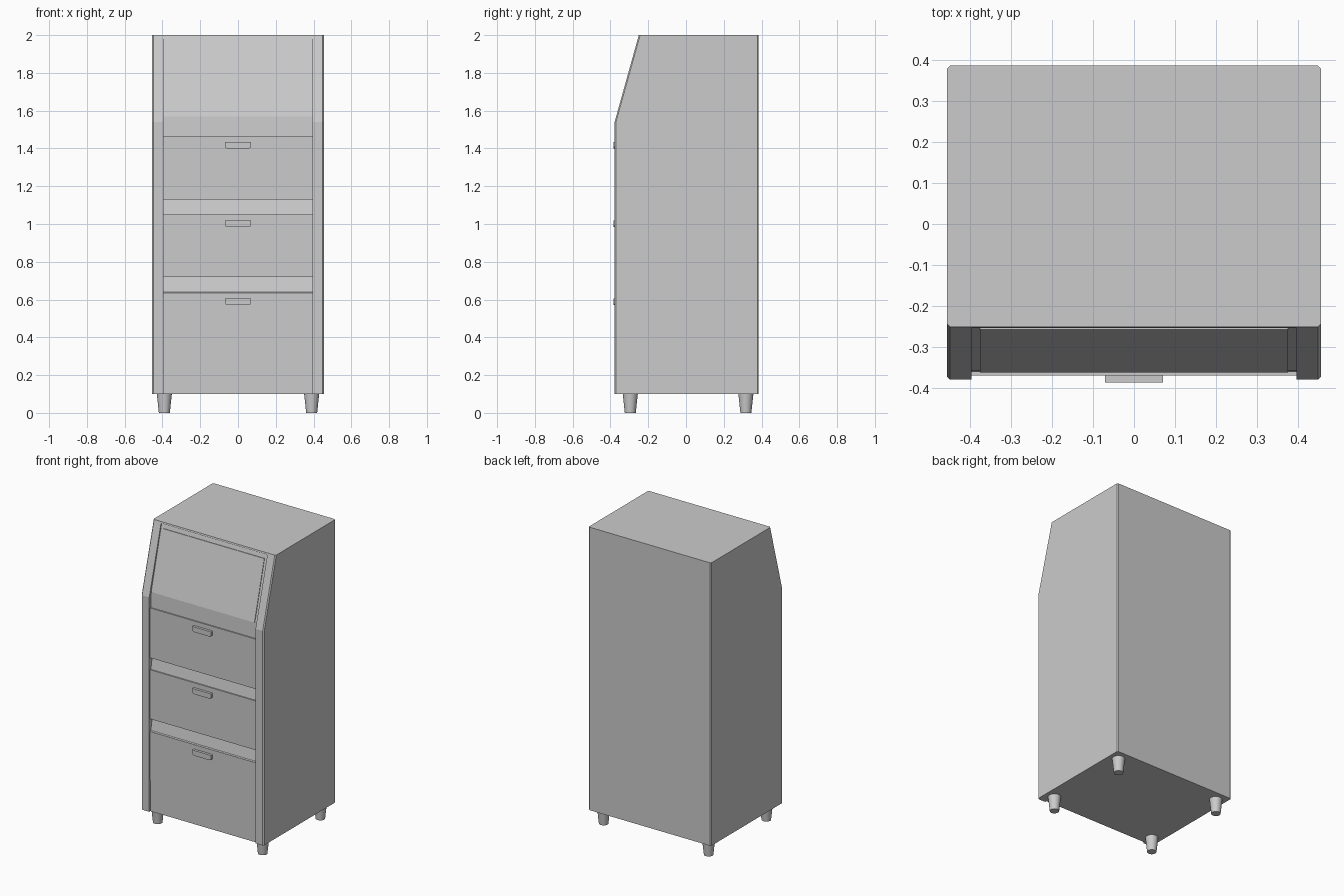
import bpy, bmesh
from mathutils import Vector

if "Cube" in bpy.data.objects:
    bpy.data.objects.remove(bpy.data.objects["Cube"])


def finish(name, bm):
    bmesh.ops.recalc_face_normals(bm, faces=bm.faces[:])
    me = bpy.data.meshes.new(name)
    bm.to_mesh(me)
    bm.free()
    ob = bpy.data.objects.new(name, me)
    bpy.context.collection.objects.link(ob)
    return ob


def prism(points, depth):
    """Extrude a closed 3D outline along a vector."""
    bm = bmesh.new()
    face = bm.faces.new([bm.verts.new(p) for p in points])
    ext = bmesh.ops.extrude_face_region(bm, geom=[face])
    moved = [g for g in ext["geom"] if isinstance(g, bmesh.types.BMVert)]
    bmesh.ops.translate(bm, verts=moved, vec=Vector(depth))
    return bm


def side_prism(profile, half):
    return prism([(-half, y, z) for y, z in profile], (2 * half, 0, 0))


# Cabinet shell with sloped front top and chamfered upright edges
bm = side_prism([(-0.378, 0.1), (0.385, 0.1), (0.385, 2.0),
                 (-0.25, 2.0), (-0.378, 1.54)], 0.455)
upright = [e for e in bm.edges
           if abs(e.verts[0].co.x - e.verts[1].co.x) < 1e-4
           and abs(e.verts[0].co.z - e.verts[1].co.z) > 0.1]
bmesh.ops.bevel(bm, geom=upright, offset=0.007, segments=1, affect='EDGES')
cabinet = finish("cabinet", bm)

# Front recess between the side walls, with sloping rails between drawers
cutter = finish("front_recess_cutter", side_prism(
    [(-0.5, 0.05), (-0.366, 0.05), (-0.366, 0.635), (-0.36, 0.64),
     (-0.346, 0.72), (-0.36, 0.8), (-0.36, 1.05), (-0.346, 1.13),
     (-0.36, 1.2), (-0.36, 1.465), (-0.356, 1.57), (-0.245, 1.99),
     (-0.5, 1.99)], 0.395))
cutter.hide_render = True
cutter.hide_viewport = True
mod = cabinet.modifiers.new("front_recess", 'BOOLEAN')
mod.object = cutter
mod.solver = 'EXACT'

# Raised sloped panel
finish("sloped_panel", side_prism(
    [(-0.361, 1.57), (-0.34, 1.57), (-0.235, 1.96), (-0.257, 1.96)], 0.375))

# Drawer fronts and their pulls
for i, (low, high, pull) in enumerate([(0.305, 0.635, 0.57),
                                       (0.72, 1.05, 0.983),
                                       (1.13, 1.465, 1.4)], 1):
    finish(f"drawer_front_{i}", side_prism(
        [(-0.368, low), (-0.33, low), (-0.33, high), (-0.368, high)], 0.3952))
    half = [(0.07, 0.035), (0.07, 0.012), (0.066, 0.004), (0.058, 0.0)]
    outline = half + [(-x, z) for x, z in reversed(half)]
    finish(f"drawer_pull_{i}", prism(
        [(x, -0.385, pull + z) for x, z in outline], (0, 0.02, 0)))

# Tapered feet
for x, sx in ((-0.39, "left"), (0.39, "right")):
    for y, sy in ((-0.295, "front"), (0.317, "back")):
        bpy.ops.mesh.primitive_cone_add(vertices=20, radius1=0.029, radius2=0.04,
                                        depth=0.102, location=(x, y, 0.051))
        foot = bpy.context.object
        foot.name = f"{sy}_{sx}_foot"
        bpy.ops.object.shade_smooth_by_angle()
